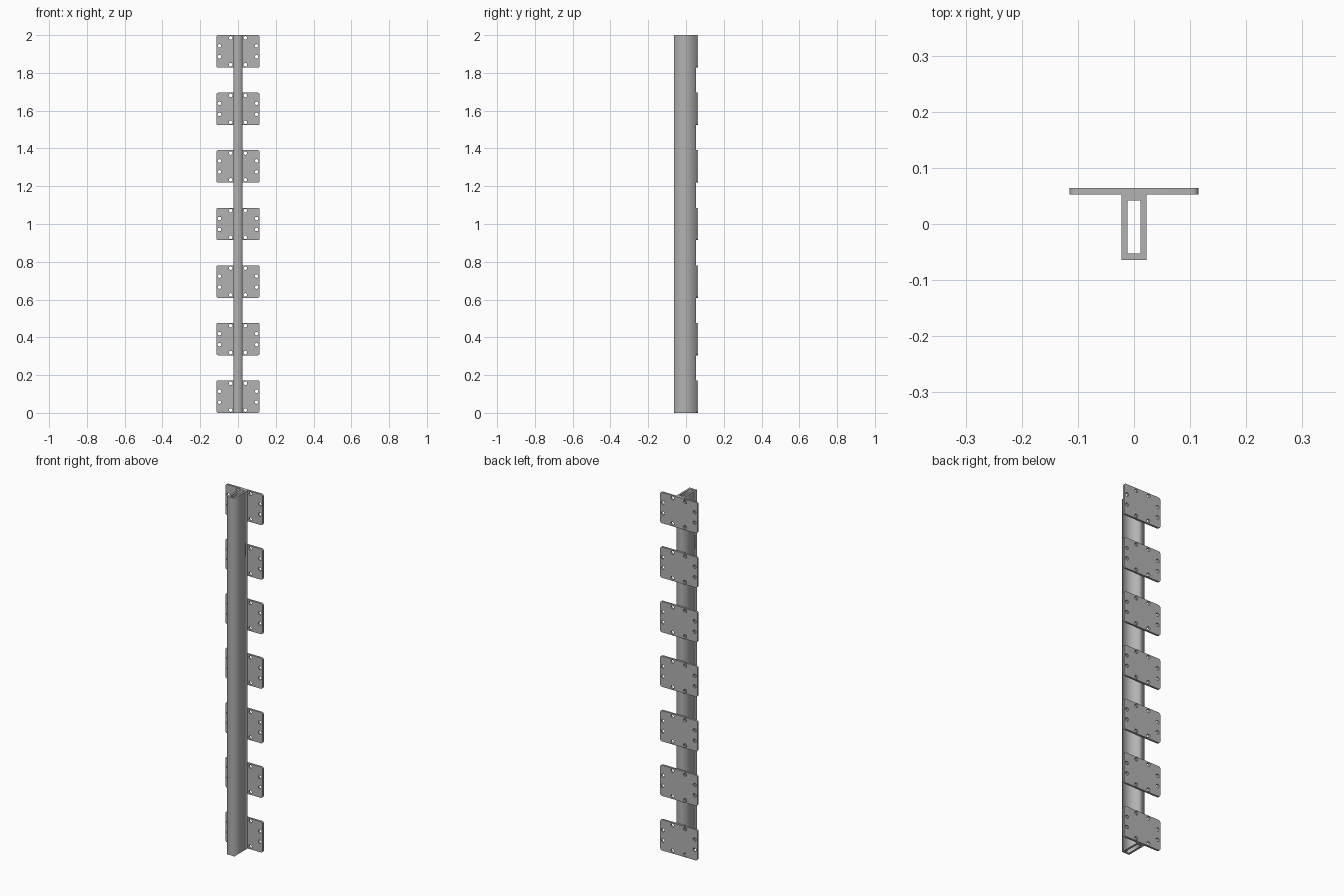
import bpy
from math import cos, sin, pi

cube = bpy.data.objects.get("Cube")
if cube:
    bpy.data.objects.remove(cube, do_unlink=True)

steel = bpy.data.materials.new("grey_steel")
steel.use_nodes = True
GREY = (0.45, 0.45, 0.45, 1)
steel.diffuse_color = GREY
steel.node_tree.nodes["Principled BSDF"].inputs["Base Color"].default_value = GREY

HEIGHT = 2.0
TUBE_X, TUBE_FRONT, TUBE_BACK, WALL = 0.0225, -0.064, 0.053, 0.011
PLATE_X, PLATE_Z, PLATE_THICK = 0.115, 0.086, 0.011
PLATE_COUNT = 7


def rectangle(x0, x1, y0, y1):
    return [(x0, y0), (x1, y0), (x1, y1), (x0, y1)]


def circle(cx, cy, r, n=24):
    return [(cx + r * cos(2 * pi * i / n), cy + r * sin(2 * pi * i / n)) for i in range(n)]


def rounded_rectangle(hx, hy, r, steps=6):
    points = []
    for quarter, (sx, sy) in enumerate([(1, 1), (-1, 1), (-1, -1), (1, -1)]):
        for i in range(steps + 1):
            a = (quarter + i / steps) * pi / 2
            points.append((sx * (hx - r) + r * cos(a), sy * (hy - r) + r * sin(a)))
    return points


def extruded_mesh(name, loops, thickness):
    """Fill the outline, leave the inner loops open, and extrude to a solid mesh."""
    curve = bpy.data.curves.new(name + "_profile", "CURVE")
    curve.dimensions = "2D"
    curve.fill_mode = "BOTH"
    curve.extrude = thickness / 2
    for loop in loops:
        spline = curve.splines.new("POLY")
        spline.points.add(len(loop) - 1)
        for point, (x, y) in zip(spline.points, loop):
            point.co = (x, y, 0, 1)
        spline.use_cyclic_u = True
    helper = bpy.data.objects.new(name + "_profile", curve)
    bpy.context.collection.objects.link(helper)
    bpy.context.view_layer.update()
    graph = bpy.context.evaluated_depsgraph_get()
    mesh = bpy.data.meshes.new_from_object(helper.evaluated_get(graph))
    mesh.name = name
    bpy.data.objects.remove(helper, do_unlink=True)
    bpy.data.curves.remove(curve)
    mesh.materials.clear()
    mesh.materials.append(steel)
    return mesh


def place(name, mesh, location, tilt=0):
    obj = bpy.data.objects.new(name, mesh)
    bpy.context.collection.objects.link(obj)
    obj.location = location
    obj.rotation_euler.x = tilt
    return obj


# Hollow rectangular post, open at both ends
tube_loops = [
    rectangle(-TUBE_X, TUBE_X, TUBE_FRONT, TUBE_BACK),
    rectangle(-TUBE_X + WALL, TUBE_X - WALL, TUBE_FRONT + WALL, TUBE_BACK - WALL),
]
place("post", extruded_mesh("post", tube_loops, HEIGHT), (0, 0, HEIGHT / 2))

# Mounting plate with rounded corners and eight bolt holes
plate_loops = [rounded_rectangle(PLATE_X, PLATE_Z, 0.011)]
for sx in (-1, 1):
    for sz in (-1, 1):
        plate_loops.append(circle(sx * 0.039, sz * 0.071, 0.0095))
        plate_loops.append(circle(sx * 0.098, sz * 0.029, 0.0095))
plate_mesh = extruded_mesh("mounting_plate", plate_loops, PLATE_THICK)

# Seven plates evenly spaced up the back of the post
spacing = (HEIGHT - 2 * PLATE_Z) / (PLATE_COUNT - 1)
for i in range(PLATE_COUNT):
    place(f"mounting_plate_{i + 1}", plate_mesh,
          (0, TUBE_BACK + PLATE_THICK / 2, PLATE_Z + i * spacing), pi / 2)
